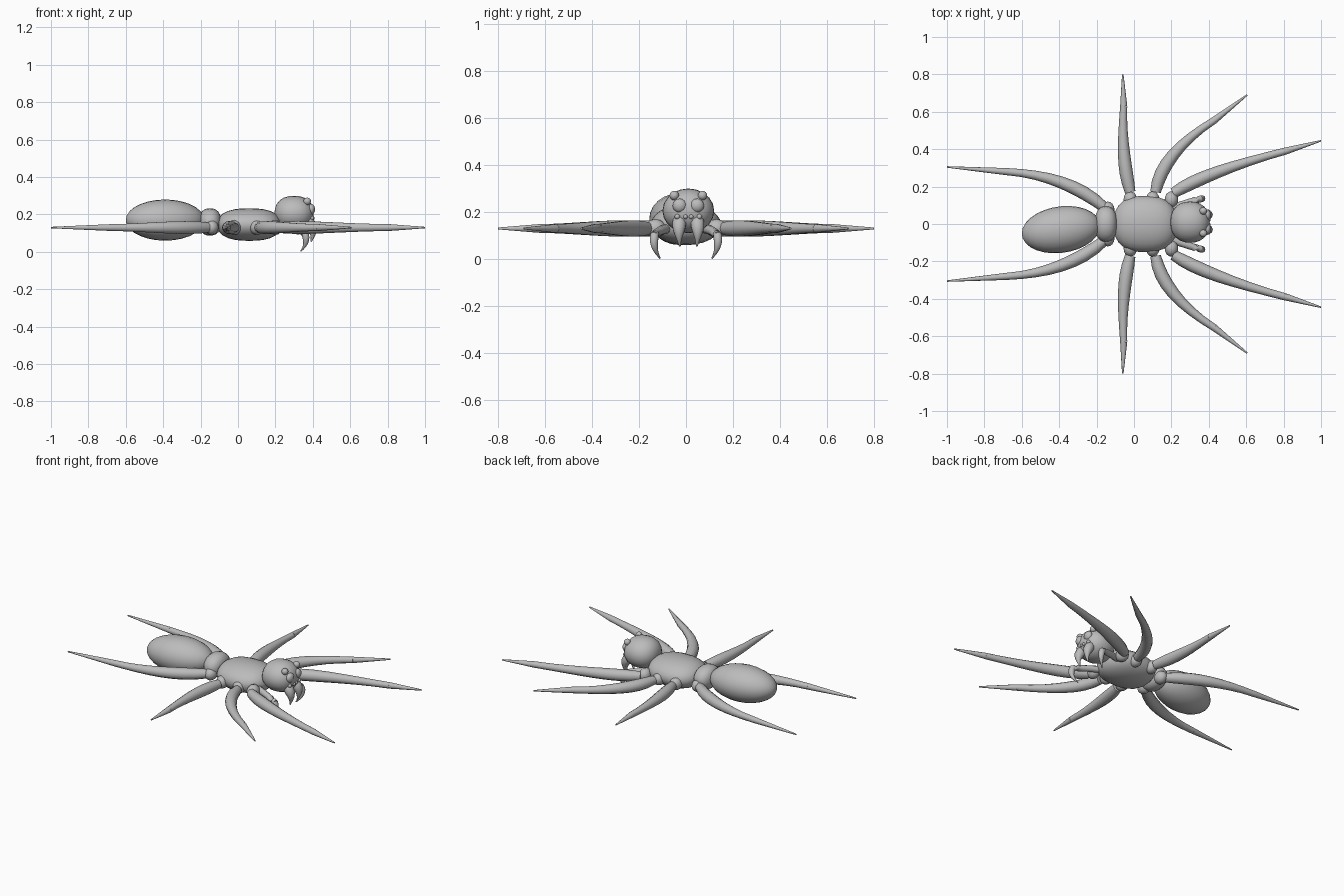
import bpy, bmesh, math
from mathutils import Vector

default_cube = bpy.data.objects.get("Cube")
if default_cube:
    bpy.data.objects.remove(default_cube)

GREY = (0.5, 0.5, 0.5, 1)
material = bpy.data.materials.new("plain_grey")
material.use_nodes = True
material.diffuse_color = GREY
material.node_tree.nodes["Principled BSDF"].inputs["Base Color"].default_value = GREY

LEG_HEIGHT = 0.13
HEAD_MIDDLE = 0.01


def finish(name, bm):
    """Turn the bmesh into a smooth shaded object."""
    bmesh.ops.recalc_face_normals(bm, faces=bm.faces)
    mesh = bpy.data.meshes.new(name)
    bm.to_mesh(mesh)
    bm.free()
    mesh.materials.append(material)
    part = bpy.data.objects.new(name, mesh)
    bpy.context.collection.objects.link(part)
    bpy.ops.object.select_all(action="DESELECT")
    part.select_set(True)
    bpy.context.view_layer.objects.active = part
    bpy.ops.object.shade_smooth_by_angle(angle=math.radians(50))


def ball(name, centre, size, segments=16, boxiness=2, lean=0):
    """Ellipsoid along x; boxiness squares its outline, lean slides it sideways."""
    bm = bmesh.new()
    bmesh.ops.create_uvsphere(bm, u_segments=segments, v_segments=segments // 2 + 2, radius=1)
    for vert in bm.verts:
        direction = vert.co.copy()
        # Put the poles on the x axis
        x, y, z = direction.z, direction.x, direction.y
        length = (abs(x) ** boxiness + math.hypot(y, z) ** boxiness) ** (1 / boxiness)
        point = Vector((x * size[0], y * size[1] + x * lean, z * size[2])) / length
        vert.co = Vector(centre) + point
    finish(name, bm)


def limb(name, start, bend, end, thick, thin, swell=0, side=1, steps=8, sides=10):
    """Tapered tube on a curve from start to end, pulled towards bend."""
    start, bend, end = (Vector((x, y * side, z)) for x, y, z in (start, bend, end))
    bm = bmesh.new()
    rings = []
    for step in range(steps + 1):
        t = step / steps
        centre = start.lerp(bend, t).lerp(bend.lerp(end, t), t)
        along = (bend.lerp(end, t) - start.lerp(bend, t)).normalized()
        across = along.cross(Vector((0, 1, 0)) if abs(along.z) > abs(along.y) else Vector((0, 0, 1)))
        across.normalize()
        upward = along.cross(across)
        radius = thick + (thin - thick) * t + swell * t * (1 - t) ** 2
        ring = []
        for corner in range(sides):
            angle = math.tau * corner / sides
            offset = across * math.cos(angle) + upward * math.sin(angle)
            ring.append(bm.verts.new(centre + offset * radius))
        rings.append(ring)
    for near, far in zip(rings, rings[1:]):
        for i in range(sides):
            j = (i + 1) % sides
            bm.faces.new((near[i], near[j], far[j], far[i]))
    bm.faces.new(rings[0])
    bm.faces.new(rings[-1])
    finish(name, bm)


# Body masses, rear to front
ball("abdomen", (-0.39, -0.03, 0.17), (0.21, 0.125, 0.11), segments=24, lean=0.02)
ball("waist", (-0.15, 0, 0.16), (0.06, 0.095, 0.073), segments=20, boxiness=2.4)
ball("thorax", (0.06, 0, 0.146), (0.17, 0.15, 0.087), segments=24, boxiness=2.5)
ball("head", (0.3, HEAD_MIDDLE, 0.205), (0.105, 0.11, 0.095), segments=20, boxiness=2.3)

for label, side in (("right", -1), ("left", 1)):

    def on_face(x, outward, z):
        return (x, HEAD_MIDDLE + side * outward, z)

    # Eyes
    ball("main_eye_" + label, on_face(0.39, 0.037, 0.227), (0.022, 0.03, 0.03))
    ball("upper_eye_" + label, on_face(0.37, 0.06, 0.27), (0.02, 0.02, 0.02))
    ball("lower_eye_" + label, on_face(0.395, 0.047, 0.18), (0.012, 0.012, 0.012), segments=10)
    ball("inner_eye_" + label, on_face(0.4, 0.012, 0.18), (0.01, 0.01, 0.01), segments=10)

    # Jaws below the eyes
    limb("fang_" + label, on_face(0.36, 0.036, 0.18), on_face(0.42, 0.044, 0.12),
         on_face(0.39, 0.036, 0.055), thick=0.02, thin=0.004, swell=0.1)

    # Feelers reaching forward, each ending in a hooked claw
    limb("feeler_" + label, (0.19, 0.08, 0.13), (0.3, 0.12, 0.12), (0.36, 0.135, 0.1),
         thick=0.02, thin=0.018, side=side)
    limb("feeler_claw_" + label, (0.355, 0.133, 0.105), (0.38, 0.145, 0.05), (0.335, 0.11, 0.003),
         thick=0.018, thin=0.003, swell=0.03, side=side)

    # Legs in plan: hip, start, bend, ankle, tip
    legs = {
        "first": ((0.2, 0.13), (0.21, 0.165), (0.39, 0.28), (0.81, 0.39), (1, 0.445)),
        "second": ((0.1, 0.13), (0.115, 0.17), (0.15, 0.38), (0.43, 0.555), (0.605, 0.69)),
        "third": ((-0.02, 0.13), (-0.02, 0.17), (-0.07, 0.36), (-0.055, 0.63), (-0.06, 0.8)),
        "fourth": ((-0.14, 0.075), (-0.16, 0.09), (-0.36, 0.26), (-0.68, 0.28), (-1, 0.305)),
    }
    for order, plan in legs.items():
        hip, start, bend, ankle, tip = ((x, y, LEG_HEIGHT) for x, y in plan)
        ball(f"{order}_hip_{label}", (hip[0], hip[1] * side, LEG_HEIGHT),
             (0.036, 0.045, 0.04), segments=12)
        limb(f"{order}_leg_{label}", start, bend, ankle,
             thick=0.028, thin=0.019, swell=0.07, side=side)
        middle = Vector(ankle).lerp(Vector(tip), 0.5)
        limb(f"{order}_foot_{label}", ankle, middle, tip,
             thick=0.019, thin=0.004, side=side, steps=2)
